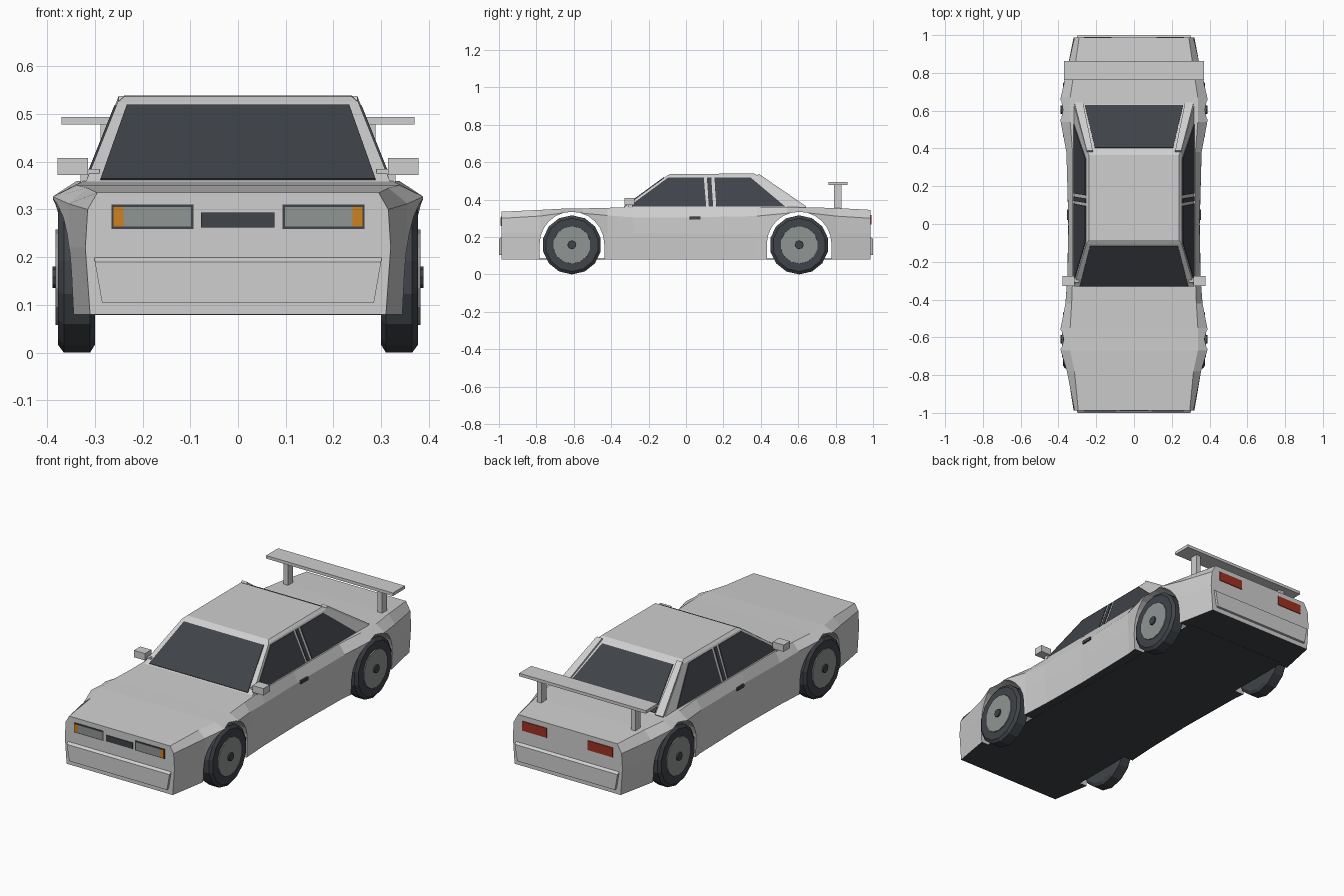
import bpy, bmesh, math
from mathutils import Vector

cube = bpy.data.objects.get("Cube")
if cube:
    bpy.data.objects.remove(cube, do_unlink=True)


def material(name, r, g, b):
    m = bpy.data.materials.new(name)
    m.use_nodes = True
    m.diffuse_color = (r, g, b, 1)
    m.node_tree.nodes["Principled BSDF"].inputs["Base Color"].default_value = (r, g, b, 1)
    return m


PAINT = material("pale grey paint", .62, .62, .62)
DARK = material("dark slate", .05, .056, .066)
RIM = material("rim grey", .28, .30, .29)
AMBER = material("amber", .62, .22, .015)
RED = material("tail red", .35, .03, .015)


def finish(name, bm, *mats):
    bmesh.ops.recalc_face_normals(bm, faces=bm.faces)
    me = bpy.data.meshes.new(name)
    bm.to_mesh(me)
    bm.free()
    for m in mats:
        me.materials.append(m)
    ob = bpy.data.objects.new(name, me)
    bpy.context.scene.collection.objects.link(ob)
    return ob


def hull(name, pts, mat):
    bm = bmesh.new()
    for p in pts:
        bm.verts.new(p)
    bmesh.ops.convex_hull(bm, input=bm.verts)
    bmesh.ops.dissolve_limit(bm, angle_limit=.01, verts=bm.verts, edges=bm.edges)
    return finish(name, bm, mat)


def box(name, x, y, z, mat):
    return hull(name, [(a, b, c) for a in x for b in y for c in z], mat)


def plate(name, pts, mat, t=.004):
    """Thin plate lying on the plane of a polygon."""
    p = [Vector(q) for q in pts]
    n = (p[1] - p[0]).cross(p[2] - p[0]).normalized() * t
    return hull(name, [q + n for q in p] + [q - n for q in p], mat)


def loft(name, rings, *mats):
    bm = bmesh.new()
    vs = [[bm.verts.new(p) for p in r] for r in rings]
    for a, b in zip(vs, vs[1:]):
        for i in range(len(a)):
            j = (i + 1) % len(a)
            bm.faces.new((a[i], a[j], b[j], b[i]))
    bm.faces.new(vs[0])
    bm.faces.new(vs[-1])
    return finish(name, bm, *mats)


# Body shell: y, sill, waist, shoulder, deck half widths, shoulder and deck heights
stations = [
    (-.987, .31, .32, .315, .295, .30, .335),
    (-.78, .345, .352, .355, .315, .312, .345),
    (-.67, .372, .38, .388, .338, .327, .351),
    (-.55, .372, .38, .388, .338, .327, .353),
    (-.42, .355, .36, .363, .33, .315, .356),
    (-.28, .347, .353, .352, .325, .305, .36),
    (.0, .342, .348, .347, .325, .305, .36),
    (.38, .35, .357, .358, .325, .312, .36),
    (.54, .372, .38, .388, .338, .327, .36),
    (.67, .372, .38, .388, .338, .327, .358),
    (.80, .348, .355, .358, .318, .312, .355),
    (.987, .31, .32, .315, .29, .30, .345)]
rings = []
for y, sill, waist, sh, deck, zs, zt in stations:
    half = [(sill, .08), (waist, .22), (sh, zs), (deck, zt)]
    rings.append([(x, y, z) for x, z in half] + [(-x, y, z) for x, z in reversed(half)])
body = loft("body", rings, PAINT, DARK)

# Wheel arch openings
AXLES = (-.61, .605)
for ay in AXLES:
    arc = [(ay + .173 * math.cos(a * math.pi / 12), .162 + .173 * math.sin(a * math.pi / 12))
           for a in range(13)]
    arc += [(ay - .173, -.05), (ay + .173, -.05)]
    cutter = loft("arch_cutter", [[(x, y, z) for y, z in arc] for x in (-.6, .6)], PAINT)
    cutter.hide_render = True
    mod = body.modifiers.new("arch", "BOOLEAN")
    mod.operation = "DIFFERENCE"
    mod.solver = "EXACT"
    mod.object = cutter
    bpy.context.view_layer.objects.active = body
    bpy.ops.object.modifier_apply(modifier=mod.name)
    bpy.data.objects.remove(cutter, do_unlink=True)
for f in body.data.polygons:
    f.material_index = int(f.normal.z < -.9 and f.center.z < .1)
box("floor_pan", (-.3, .3), (-.8, .8), (.079, .084), DARK)

# Bumpers
for s, name in ((-1, "front_bumper"), (1, "rear_bumper")):
    hull(name, [(k * x, s * y, z) for k in (-1, 1) for x, y, z in
                ((.302, .98, .205), (.3, 1, .19), (.285, 1, .105), (.285, .98, .105))], PAINT)


# Cabin: slopes of the three kinds of glass
def side_x(z): return .322 - (z - .35) * .4
def front_y(z): return -.345 + (z - .35) * 1.371
def rear_y(z): return .645 - (z - .35) * 1.457


LOW, HIGH = .362, .517
cabin = []
for k in (-1, 1):
    for z in (.35, .525):
        cabin += [(k * side_x(z), front_y(z), z), (k * side_x(z), rear_y(z), z)]
    cabin += [(k * .238, -.085, .537), (k * .238, .365, .539)]
hull("cabin", cabin, PAINT)


def cross_glass(name, yf, low, high):
    plate(name, [(-low, yf(LOW), LOW), (low, yf(LOW), LOW),
                 (high, yf(HIGH), HIGH), (-high, yf(HIGH), HIGH)], DARK)


cross_glass("windscreen", front_y, .288, .233)
cross_glass("rear_window", rear_y, .26, .207)

side_glass = {
    "front_side_window": (-.305, .108, .095, -.095),
    "door_pillar_trim": (.122, .145, .135, .112),
    "rear_side_window": (.162, .53, .345, .152)}
for k, side in ((-1, "right"), (1, "left")):
    for name, (a, b, c, d) in side_glass.items():
        plate(f"{side}_{name}", [(k * side_x(z), y, z) for y, z in
                                 ((a, LOW), (b, LOW), (c, HIGH), (d, HIGH))], DARK)
    # Raised rear pillar beside the rear glass
    plate(f"{side}_rear_pillar", [(k * x, rear_y(z), z) for x, z in
                                  ((.27, .355), (.316, .355), (.25, .53), (.218, .53))], PAINT, .01)
    # Mirror, door handle, wing post
    box(f"{side}_mirror", (k * .314, k * .378), (-.328, -.275), (.372, .408), PAINT)
    box(f"{side}_mirror_stalk", (k * .29, k * .33), (-.31, -.285), (.355, .385), PAINT)
    box(f"{side}_door_handle", (k * .34, k * .356), (.02, .078), (.293, .309), DARK)
    box(f"{side}_wing_post", (k * .262, k * .288), (.79, .832), (.34, .482), PAINT)
    # Lamps
    box(f"{side}_headlamp_frame", (k * .093, k * .265), (-.99, -.98), (.259, .31), DARK)
    box(f"{side}_headlamp_lens", (k * .098, k * .24), (-.992, -.985), (.264, .305), RIM)
    box(f"{side}_indicator", (k * .24, k * .261), (-.992, -.985), (.264, .305), AMBER)
    box(f"{side}_tail_lamp", (k * .12, k * .265), (.982, .991), (.268, .318), RED)

box("rear_wing", (-.37, .37), (.763, .863), (.478, .494), PAINT)
box("upper_grille", (-.078, .077), (-.991, -.98), (.262, .294), DARK)
box("lower_grille", (-.124, .122), (-1, -.99), (.124, .16), DARK)


# Wheels: discs turned around the x axis
def turned(name, profile, ay, k, mat, n=14):
    loft(name, [[(k * x, ay + r * math.sin(i * math.tau / n), .158 + r * math.cos(i * math.tau / n))
                 for i in range(n)] for x, r in profile], mat)


for end, ay in zip(("front", "rear"), AXLES):
    for k, side in ((-1, "right"), (1, "left")):
        tag = f"{side}_{end}"
        turned(tag + "_tyre", [(.3, .142), (.31, .158), (.365, .158), (.377, .142)], ay, k, DARK)
        turned(tag + "_rim", [(.36, .102), (.382, .1)], ay, k, RIM)
        turned(tag + "_hub", [(.37, .025), (.389, .022)], ay, k, DARK, 8)
    box(f"{end}_axle", (-.31, .31), (ay - .012, ay + .012), (.146, .17), DARK)
